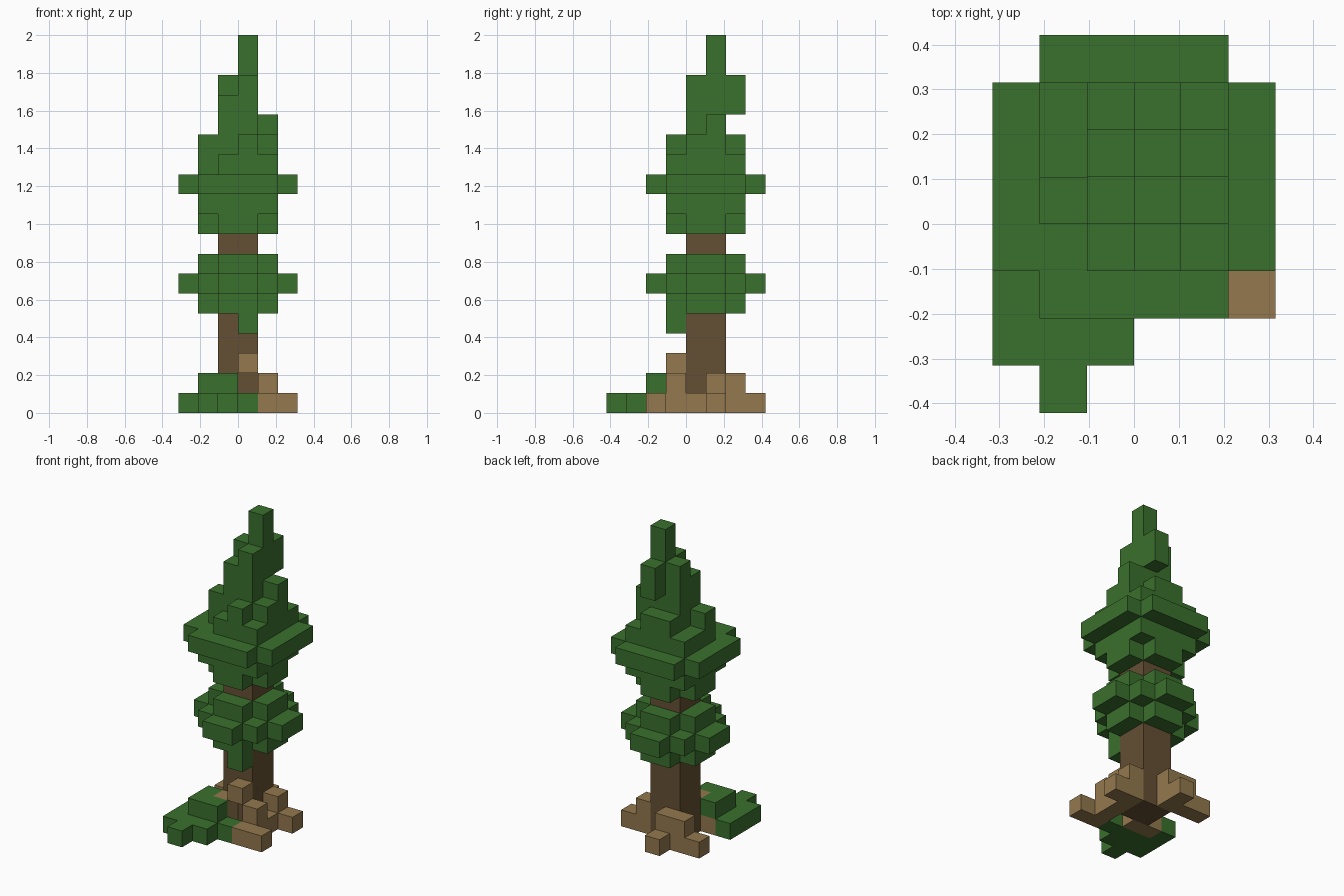
import bpy
import bmesh
from mathutils import Vector

cube = bpy.data.objects.get("Cube")
if cube:
    bpy.data.objects.remove(cube, do_unlink=True)

UNIT = 2 / 19  # edge of one block


def material(name, rgb):
    mat = bpy.data.materials.new(name)
    mat.use_nodes = True
    mat.diffuse_color = (*rgb, 1)
    for node in mat.node_tree.nodes:
        if node.type == "BSDF_PRINCIPLED":
            node.inputs["Base Color"].default_value = (*rgb, 1)
            node.inputs["Roughness"].default_value = 0.9
    return mat


leaf = material("leaf green", (0.042, 0.162, 0.026))
bark = material("dark bark", (0.13, 0.08, 0.033))
root = material("light root brown", (0.292, 0.188, 0.076))


def box(x0, x1, y0, y1, z0, z1):
    """All block cells inside a range of grid lines."""
    return {(x, y, z) for x in range(x0, x1)
            for y in range(y0, y1) for z in range(z0, z1)}


def layer(z, half, cut):
    """Square layer round the trunk axis, with stepped corners removed."""
    cells = set()
    for x, y, level in box(-half, half, 1 - half, 1 + half, z, z + 1):
        out_x, out_y = abs(x + 0.5), abs(y - 0.5)
        if out_x + out_y < 2 * half - cut:
            cells.add((x, y, level))
    return cells


# Trunk
trunk = box(-1, 1, 0, 2, 0, 12)

# Roots spreading from the trunk
roots = (box(1, 3, -2, -1, 0, 1) | box(1, 2, -1, 0, 0, 2)
         | box(1, 2, 0, 1, 0, 1) | box(1, 2, 1, 2, 0, 2)
         | box(2, 3, 1, 2, 0, 1) | box(-1, 0, 3, 4, 0, 1)
         | box(-3, 0, 2, 3, 0, 1) | box(-2, 0, 2, 3, 1, 2)
         | box(-1, 0, -1, 0, 0, 2) | box(-2, -1, -1, 0, 0, 1)
         | box(0, 1, -1, 0, 2, 3))

# Bush at the foot
bush = (box(-3, -2, -3, 0, 0, 1) | box(-2, -1, -4, -3, 0, 1)
        | box(-2, 0, -3, -1, 0, 1) | box(0, 1, -2, -1, 0, 1)
        | box(-2, 0, -2, -1, 1, 2) | box(-2, -1, -1, 0, 1, 2))

# Lower ring of leaves with one hanging tuft
lower_leaves = (layer(5, 2, 1) | layer(6, 3, 2) | layer(7, 2, 1)
                | box(0, 1, -1, 0, 4, 5))

# Upper crown: wide skirt, then columns of stepped height
crown = layer(9, 2, 1) | layer(10, 2, 0) | layer(11, 3, 1)
column_tops = {
    -2: (12, 14, 13, 13),
    -1: (13, 16, 17, 14),
    0: (14, 17, 19, 14),
    1: (13, 14, 15, 13),
}
for x, tops in column_tops.items():
    for y, top in enumerate(tops, start=-1):
        crown |= box(x, x + 1, y, y + 1, 12, top)
crown |= box(0, 1, 2, 3, 15, 17)  # overhanging tuft

parts = [("trunk", trunk, bark), ("roots", roots, root),
         ("ground_bush", bush, leaf), ("lower_leaves", lower_leaves, leaf),
         ("upper_crown", crown, leaf)]

# Earlier parts own shared cells
taken = set()
owned = []
for name, cells, mat in parts:
    owned.append((name, cells - taken, mat))
    taken |= cells


def build(name, cells, mat):
    """Skin the exposed sides of the cells and merge flat areas."""
    bm = bmesh.new()
    for cell in sorted(cells):
        centre = Vector(cell) + Vector((0.5, 0.5, 0.5))
        for axis in range(3):
            for sign in (-1, 1):
                step = Vector((0, 0, 0))
                step[axis] = sign
                if tuple(int(c + s) for c, s in zip(cell, step)) in taken:
                    continue
                u = Vector((0, 0, 0))
                u[(axis + 1) % 3] = 0.5
                v = step.cross(u)
                mid = centre + step / 2
                corners = (mid - u - v, mid + u - v, mid + u + v, mid - u + v)
                bm.faces.new([bm.verts.new(p * UNIT) for p in corners])
    bmesh.ops.remove_doubles(bm, verts=bm.verts, dist=UNIT / 100)
    bmesh.ops.dissolve_limit(bm, angle_limit=0.02, verts=bm.verts,
                             edges=bm.edges)
    mesh = bpy.data.meshes.new(name)
    bm.to_mesh(mesh)
    bm.free()
    mesh.materials.append(mat)
    bpy.context.collection.objects.link(bpy.data.objects.new(name, mesh))


for part in owned:
    build(*part)
